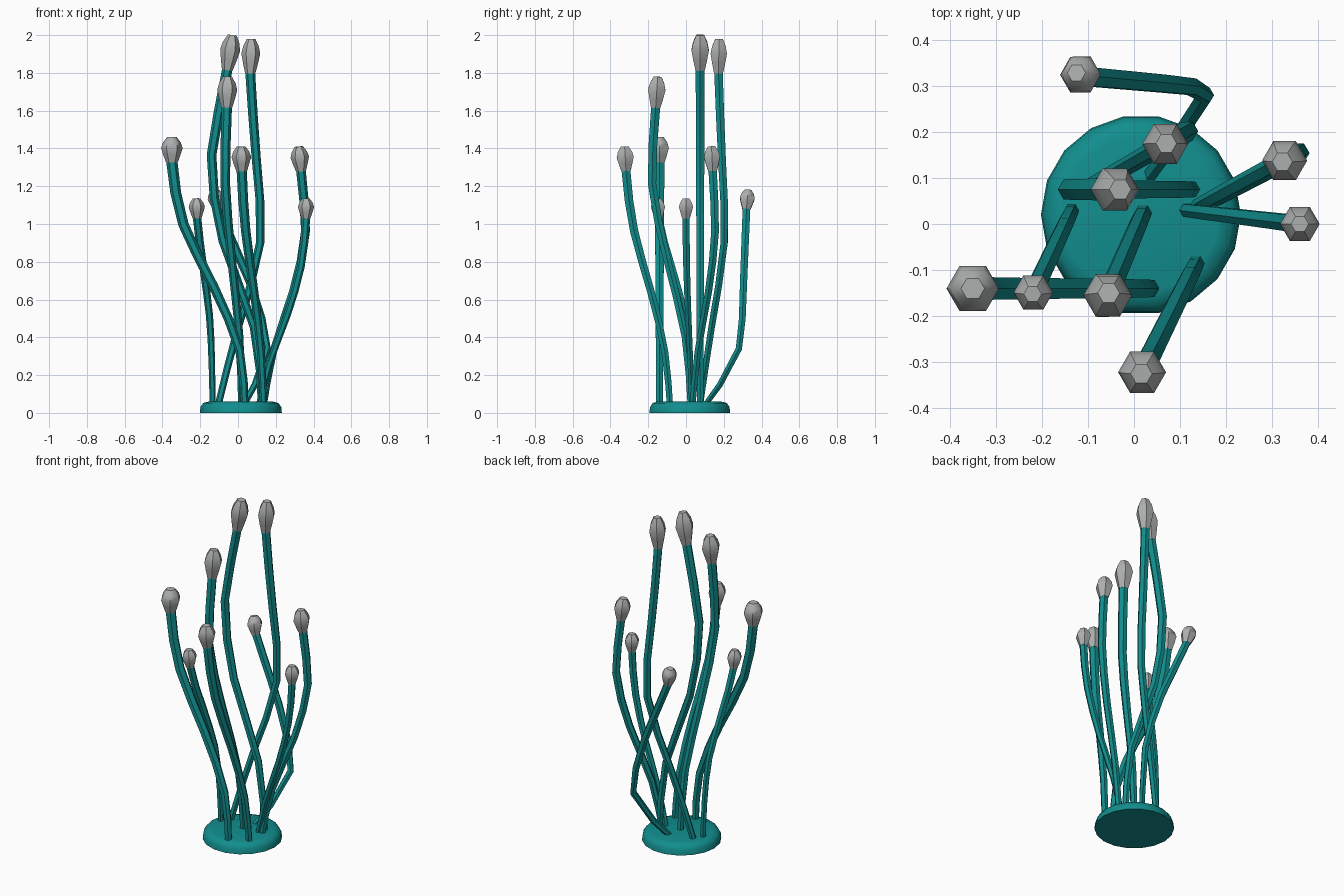
import bpy, bmesh, math
from mathutils import Vector

if "Cube" in bpy.data.objects:
    bpy.data.objects.remove(bpy.data.objects["Cube"])


def material(name, col):
    m = bpy.data.materials.new(name)
    m.diffuse_color = (*col, 1)
    m.use_nodes = True
    m.node_tree.nodes["Principled BSDF"].inputs["Base Color"].default_value = m.diffuse_color
    return m


TEAL = material("teal", (0.006, 0.27, 0.27))
GREY = material("light grey", (0.42, 0.43, 0.43))


def sweep(name, points, radii, sides, mat):
    """Tube through points with one radius per point, capped at both ends."""
    pts = [Vector(p) for p in points]
    bm = bmesh.new()
    rings = []
    for i, p in enumerate(pts):
        t = (pts[min(i + 1, len(pts) - 1)] - pts[max(i - 1, 0)]).normalized()
        u = (Vector((1, 0, 0)) - t * t.x).normalized()
        v = t.cross(u)
        rings.append([bm.verts.new(p + radii[i] * (u * math.cos(a) + v * math.sin(a)))
                      for a in (2 * math.pi * k / sides for k in range(sides))])
    for a, b in zip(rings, rings[1:]):
        for k in range(sides):
            n = (k + 1) % sides
            bm.faces.new((a[k], a[n], b[n], b[k]))
    bm.faces.new(rings[0][::-1])
    bm.faces.new(rings[-1])
    me = bpy.data.meshes.new(name)
    bm.to_mesh(me)
    bm.free()
    me.materials.append(mat)
    ob = bpy.data.objects.new(name, me)
    bpy.context.collection.objects.link(ob)
    bpy.context.view_layer.objects.active = ob
    ob.select_set(True)
    bpy.ops.object.shade_smooth_by_angle(angle=math.radians(50))
    ob.select_set(False)


def smooth(vals):
    """Insert a rounded midpoint between neighbouring values."""
    out = []
    for i in range(len(vals) - 1):
        p0, p1, p2 = vals[max(i - 1, 0)], vals[i], vals[i + 1]
        p3 = vals[min(i + 2, len(vals) - 1)]
        out += [p1, (p1 + p2) * 0.5625 - (p0 + p3) * 0.0625]
    return out + [vals[-1]]


def stalk_and_bulb(name, r, path, tip):
    n = len(path)
    sweep("stalk_" + name, path, [r * (0.36 + 0.16 * k / (n - 1)) for k in range(n)], 6, TEAL)
    a, b = Vector(path[-1]), Vector(tip)
    sweep("bulb_" + name, [a.lerp(b, f) for f in (-0.03, 0.28, 0.56, 0.78, 1)],
          [r * f for f in (0.54, 0.8, 1, 0.83, 0.45)], 6, GREY)


def bent(name, r, base, tip, *sway):
    """Stalk lying in a vertical plane; sway = share of the base-tip offset at equal heights."""
    foot, top = Vector((*base, 0.04)), Vector(tip)
    neck = top.z * 0.91
    s = smooth([0, *sway])
    path = []
    for i, f in enumerate(s):
        p = foot.lerp(top, f)
        p.z = max(0.04, neck * i / (len(s) - 1))
        path.append(p)
    stalk_and_bulb(name, r, path, tip)


# low base disc
c = (0.015, 0.02)
sweep("base_disc", [(*c, 0), (*c, 0.03), (*c, 0.052), (*c, 0.06)],
      [0.217, 0.214, 0.2, 0.17], 18, TEAL)

# stalks with bulbs
bent("tallest", 0.053, (0.125, 0.075), (-0.03, 0.075, 2.0), 0.27, 1.32, 1.71, 1.17)
bent("tall_right", 0.05, (-0.105, 0.075), (0.07, 0.175, 1.98), 0.6, 1.27, 1.15, 0.97)
bent("tall_front", 0.053, (0.02, 0.025), (-0.055, -0.15, 1.78), 0.17, 0.71, 1.17, 1.06)
bent("left", 0.057, (0.035, -0.14), (-0.35, -0.14, 1.46), 0.07, 0.42, 0.84, 1.0)
bent("front", 0.052, (0.135, -0.085), (0.016, -0.325, 1.41), 0.11, 0.42, 0.79, 0.97)
bent("right", 0.049, (0.135, 0.035), (0.322, 0.135, 1.41), 0.27, 0.84, 1.19, 1.06)
bent("low_right", 0.043, (0.11, 0.03), (0.36, 0.0, 1.135), 0.22, 0.6, 0.89, 1.0)
bent("low_left", 0.043, (-0.135, 0.03), (-0.22, -0.152, 1.135), 0.04, 0.19, 0.58, 0.96)

# kinked stalk at the back
kinked = [(0.03, 0.1, 0.04), (0.09, 0.18, 0.15), (0.155, 0.28, 0.34),
          (0.125, 0.298, 0.5), (0.06, 0.305, 0.7), (-0.105, 0.32, 1.08)]
stalk_and_bulb("back", 0.045, kinked, (-0.125, 0.328, 1.18))
